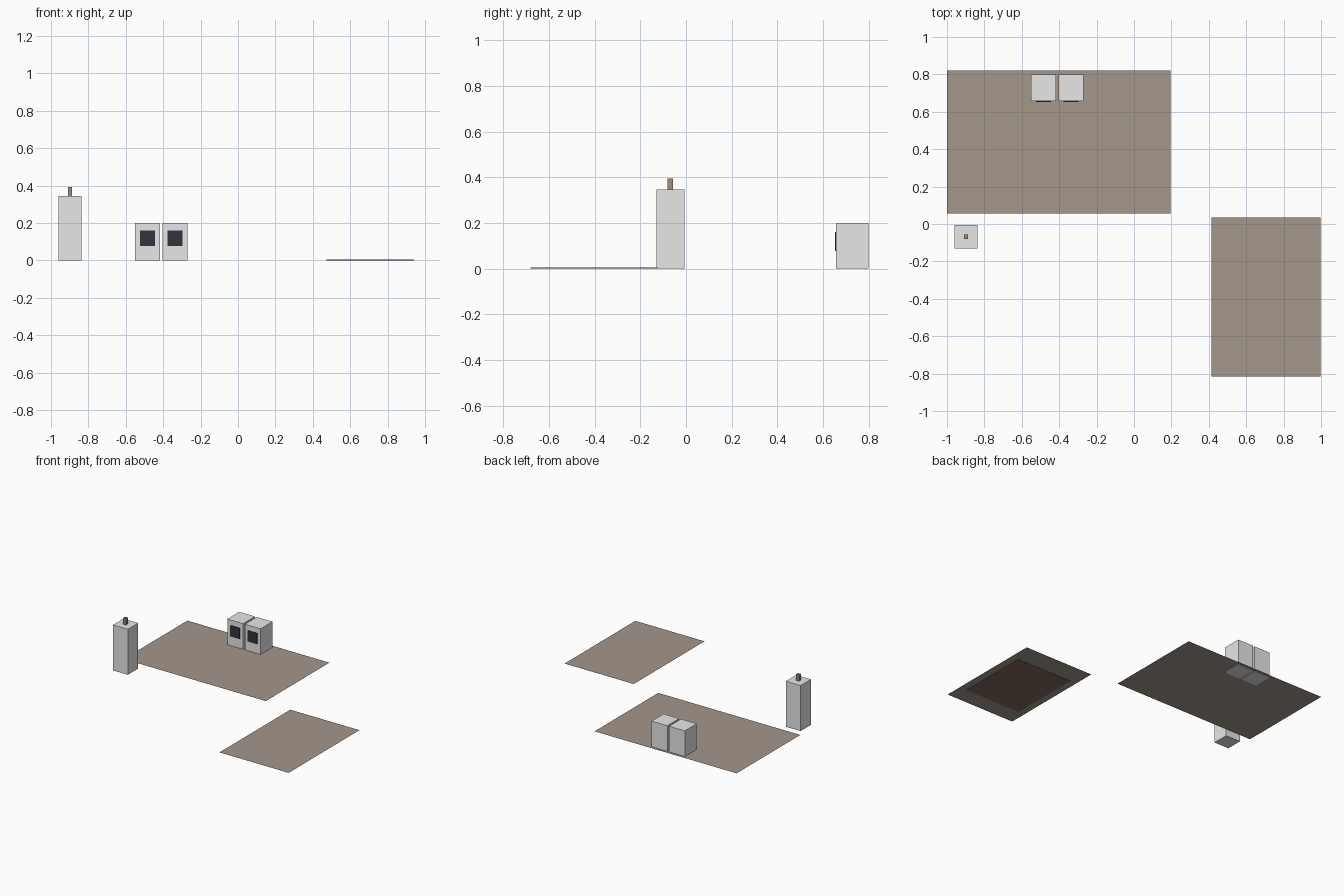
import bpy

cube = bpy.data.objects.get("Cube")
if cube:
    bpy.data.objects.remove(cube, do_unlink=True)


def material(name, rgb):
    m = bpy.data.materials.new(name)
    m.use_nodes = True
    color = (*rgb, 1)
    m.diffuse_color = color
    m.node_tree.nodes["Principled BSDF"].inputs["Base Color"].default_value = color
    return m


GREY = material("light grey", (0.8, 0.8, 0.8))
TAUPE = material("taupe", (0.37, 0.31, 0.26))
BROWN = material("dark brown", (0.23, 0.145, 0.11))
DARK = material("near black", (0.036, 0.034, 0.05))
TAN = material("tan", (0.34, 0.28, 0.2))


def box(name, x, y, z, mat):
    """Box spanning the given (low, high) ranges."""
    spans = (x, y, z)
    bpy.ops.mesh.primitive_cube_add(size=1, location=[(a + b) / 2 for a, b in spans])
    ob = bpy.context.object
    ob.scale = [b - a for a, b in spans]
    bpy.ops.object.transform_apply(location=False, rotation=False, scale=True)
    ob.name = name
    ob.data.materials.append(mat)
    return ob


def sheet(name, x, y, z, mat):
    """Flat single-sided floor sheet."""
    bpy.ops.mesh.primitive_plane_add(size=1, location=(sum(x) / 2, sum(y) / 2, z))
    ob = bpy.context.object
    ob.scale = (x[1] - x[0], y[1] - y[0], 1)
    bpy.ops.object.transform_apply(location=False, rotation=False, scale=True)
    ob.name = name
    ob.data.materials.append(mat)
    return ob


# Floor sheets, with a thin slab under the smaller one
sheet("large_floor", (-1, 0.195), (0.055, 0.82), 0.005, TAUPE)
sheet("small_floor", (0.415, 0.997), (-0.815, 0.035), 0.006, TAUPE)
box("floor_underlay", (0.472, 0.94), (-0.68, -0.125), (0.001, 0.005), BROWN)

# Pair of cabinets with dark front windows
for side, left in (("right", -0.55), ("left", -0.403)):
    box(side + "_cabinet", (left, left + 0.133), (0.657, 0.80), (0, 0.2), GREY)
    box(side + "_window", (left + 0.026, left + 0.106), (0.652, 0.658), (0.077, 0.16), DARK)

# Tall pillar with a small post on top
box("pillar", (-0.96, -0.836), (-0.13, -0.006), (0, 0.346), GREY)
box("pillar_post", (-0.91, -0.887), (-0.08, -0.057), (0.346, 0.394), TAN)
